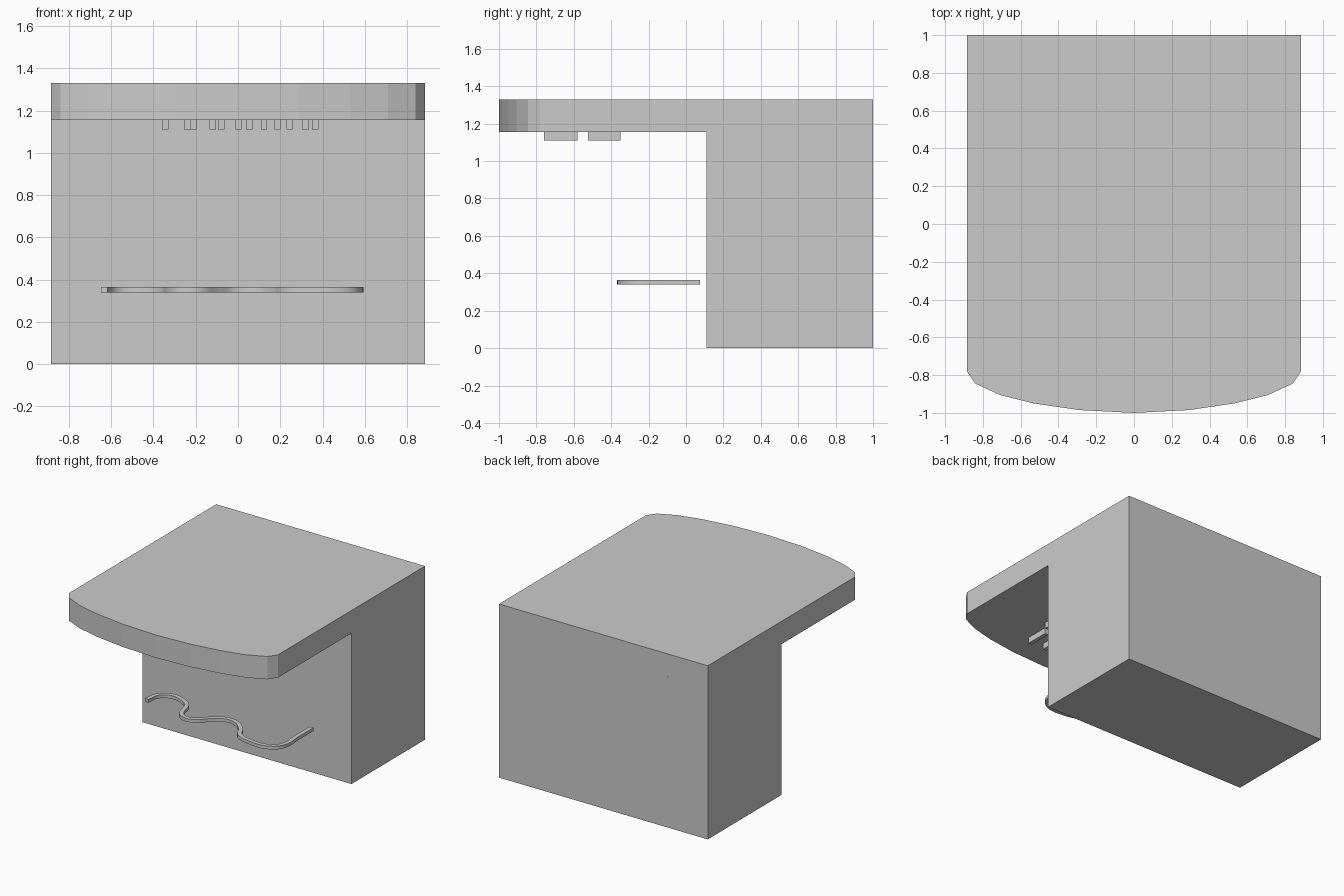
import bpy
import bmesh
from mathutils import Vector

cube = bpy.data.objects.get("Cube")
if cube:
    bpy.data.objects.remove(cube, do_unlink=True)

HALF_W, BACK, STEP = 0.885, 1.0, 0.11
TOP, UNDER = 1.33, 1.155


def add_object(name, bm):
    bmesh.ops.recalc_face_normals(bm, faces=bm.faces)
    mesh = bpy.data.meshes.new(name)
    bm.to_mesh(mesh)
    bm.free()
    obj = bpy.data.objects.new(name, mesh)
    bpy.context.collection.objects.link(obj)
    return obj


def extrude_face(bm, face, dz):
    """Extrude one face vertically, leaving a closed volume."""
    result = bmesh.ops.extrude_face_region(bm, geom=[face])["geom"]
    verts = [g for g in result if isinstance(g, bmesh.types.BMVert)]
    bmesh.ops.translate(bm, verts=verts, vec=(0, 0, dz))


# Block with an overhanging, bow-fronted top
bow = [(0.84, -0.845), (0.71, -0.905), (0.53, -0.95), (0.29, -0.985)]
right = [(HALF_W, STEP), (HALF_W, -0.78)] + bow
front = right + [(0, -1)] + [(-x, y) for x, y in reversed(right)]
bm = bmesh.new()
front_verts = [bm.verts.new((x, y, UNDER)) for x, y in front]
rear_verts = [bm.verts.new((s * HALF_W, BACK, UNDER)) for s in (-1, 1)]
overhang = bm.faces.new(front_verts)
column = bm.faces.new([front_verts[0], front_verts[-1]] + rear_verts)
slab = bmesh.ops.extrude_face_region(bm, geom=[overhang, column], use_keep_orig=True)
bmesh.ops.translate(bm, vec=(0, 0, TOP - UNDER),
                    verts=[g for g in slab["geom"] if isinstance(g, bmesh.types.BMVert)])
extrude_face(bm, column, -UNDER)
bmesh.ops.recalc_face_normals(bm, faces=bm.faces)
bmesh.ops.dissolve_limit(bm, angle_limit=0.01, verts=bm.verts, edges=bm.edges)
add_object("overhanging_block", bm)

# Wavy flat ribbon in front of the block
path = [(-0.633, -0.2), (-0.615, -0.1), (-0.54, -0.045), (-0.41, -0.07),
        (-0.345, -0.13), (-0.315, -0.23), (-0.27, -0.28), (-0.185, -0.28),
        (-0.1, -0.205), (-0.015, -0.145), (0.09, -0.15), (0.18, -0.225),
        (0.23, -0.305), (0.35, -0.345), (0.5, -0.335), (0.565, -0.27),
        (0.57, -0.1), (0.57, 0.075)]
curve = bpy.data.curves.new("wavy_ribbon", "CURVE")
curve.dimensions = "3D"
curve.resolution_u = 5
spline = curve.splines.new("BEZIER")
spline.bezier_points.add(len(path) - 1)
for point, (x, y) in zip(spline.bezier_points, path):
    point.co = Vector((x, y, 0))
    point.handle_left_type = point.handle_right_type = "AUTO"
guide = bpy.data.objects.new("ribbon_guide", curve)
bpy.context.collection.objects.link(guide)
line = guide.to_mesh()
points = [v.co.copy() for v in line.vertices]
guide.to_mesh_clear()
bpy.data.objects.remove(guide, do_unlink=True)

bm = bmesh.new()
rings = []
for i, p in enumerate(points):
    along = (points[min(i + 1, len(points) - 1)] - points[max(i - 1, 0)]).normalized()
    side = Vector((-along.y, along.x, 0)) * 0.016
    rings.append([bm.verts.new((q.x, q.y, z)) for q, z in
                  ((p + side, 0.34), (p - side, 0.34), (p - side, 0.365), (p + side, 0.365))])
for a, b in zip(rings, rings[1:]):
    for k in range(4):
        n = (k + 1) % 4
        bm.faces.new((a[k], a[n], b[n], b[k]))
bm.faces.new(rings[0])
bm.faces.new(rings[-1])
ribbon = add_object("wavy_ribbon", bm)
bpy.ops.object.select_all(action="DESELECT")
ribbon.select_set(True)
bpy.context.view_layer.objects.active = ribbon
bpy.ops.object.shade_smooth_by_angle()

# Two rows of plain ribs below the overhang
for name, y0, y1, x0, x1 in (("front_ribs", -0.76, -0.58, -0.345, 0.32),
                             ("rear_ribs", -0.525, -0.35, -0.24, 0.365)):
    bm = bmesh.new()
    for i in range(6):
        x = x0 + (x1 - x0) * i / 5
        base = bm.faces.new([bm.verts.new((x + dx, y, UNDER)) for dx, y in
                             ((-0.015, y0), (0.015, y0), (0.015, y1), (-0.015, y1))])
        bmesh.ops.solidify
        top = bmesh.ops.extrude_face_region(bm, geom=[base], use_keep_orig=True)["geom"]
        bmesh.ops.translate(bm, vec=(0, 0, -0.045),
                            verts=[g for g in top if isinstance(g, bmesh.types.BMVert)])
    add_object(name, bm)
